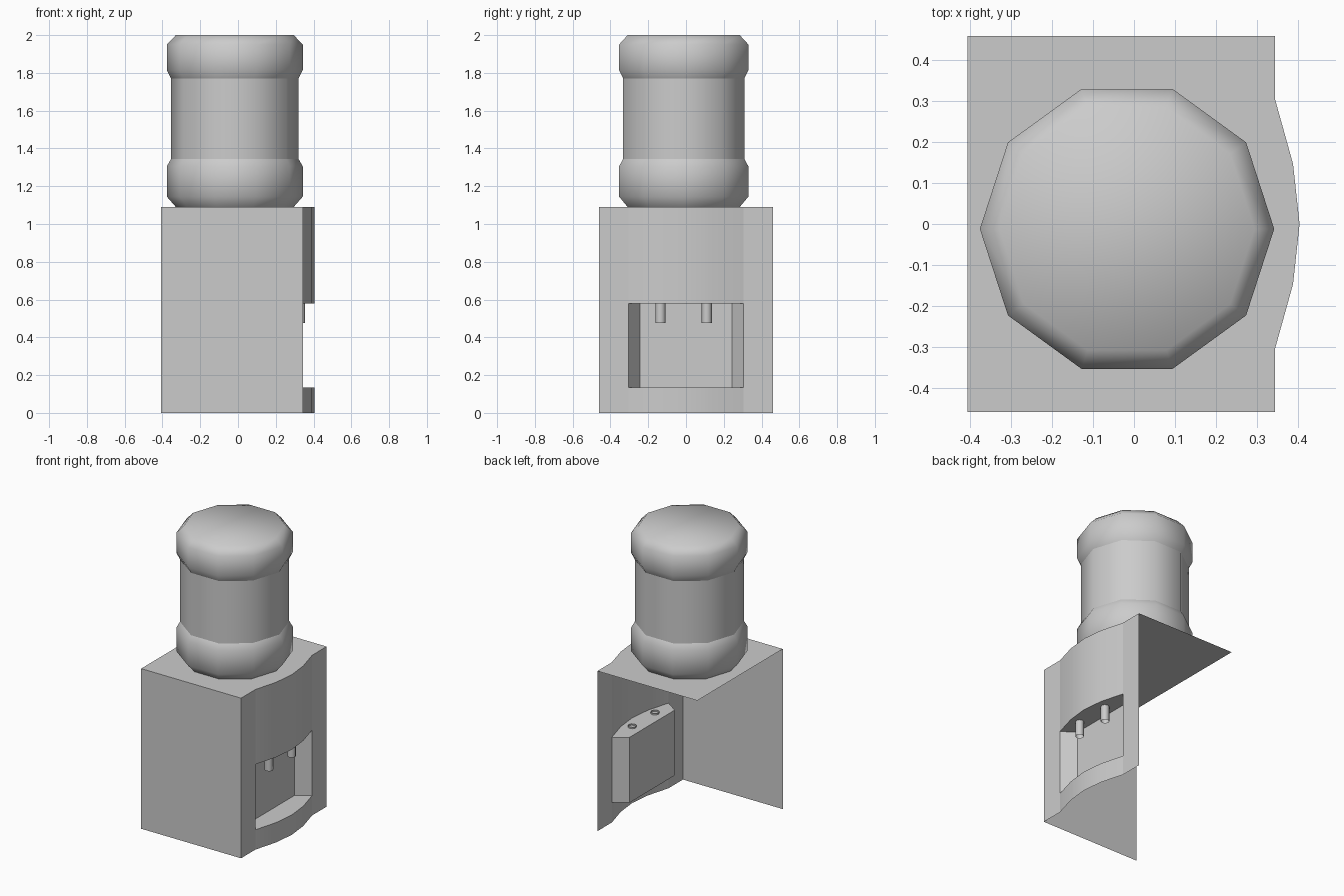
import bpy, bmesh, math

cube = bpy.data.objects.get("Cube")
if cube:
    bpy.data.objects.remove(cube, do_unlink=True)

grey = bpy.data.materials.new("plain grey")
grey.use_nodes = True
grey.diffuse_color = (0.6, 0.6, 0.6, 1)
grey.node_tree.nodes["Principled BSDF"].inputs["Base Color"].default_value = (0.6, 0.6, 0.6, 1)


def make_object(name, faces, angle):
    """Build an object from a list of polygons, welding shared corners."""
    bm = bmesh.new()
    for face in faces:
        bm.faces.new([bm.verts.new(p) for p in face])
    bmesh.ops.remove_doubles(bm, verts=bm.verts, dist=0.0005)
    mesh = bpy.data.meshes.new(name)
    bm.to_mesh(mesh)
    bm.free()
    mesh.materials.append(grey)
    obj = bpy.data.objects.new(name, mesh)
    bpy.context.collection.objects.link(obj)
    bpy.ops.object.select_all(action='DESELECT')
    obj.select_set(True)
    bpy.context.view_layer.objects.active = obj
    bpy.ops.object.shade_smooth_by_angle(angle=math.radians(angle))
    return obj


def wall(a, b, z0, z1):
    """Upright quad from plan point a to b, facing right of the direction."""
    return [(*a, z0), (*b, z0), (*b, z1), (*a, z1)]


def lathe(center, profile, sides, cap=False):
    """Faces of a turned shape with profile (radius, z) from bottom to top."""
    def ring(r, z):
        return [(center[0] + r * math.cos(math.tau * i / sides),
                 center[1] + r * math.sin(math.tau * i / sides), z) for i in range(sides)]
    rings = [ring(r, z) for r, z in profile]
    faces = []
    for low, high in zip(rings, rings[1:]):
        for i in range(sides):
            j = (i + 1) % sides
            faces.append([low[i], low[j], high[j], high[i]])
    if cap:
        faces.append(rings[-1])
    return faces


# Cabinet: open at the bottom and on two sides, with a bowed dispensing face
HEIGHT, NICHE_LOW, NICHE_HIGH = 1.09, 0.135, 0.58
bow = [(0.345, -0.305), (0.389, -0.147), (0.405, 0), (0.389, 0.147), (0.345, 0.305)]
near, far = (0.345, -0.46), (0.345, 0.46)
outer_near, outer_far = (-0.407, -0.46), (-0.407, 0.46)
outline = [outer_near, near, *bow, far, outer_far]

shell = [[(*p, HEIGHT) for p in outline],
         wall(outer_near, near, 0, HEIGHT)]
for a, b in zip([near] + bow, bow + [far]):
    if a in bow and b in bow:
        shell += [wall(a, b, 0, NICHE_LOW), wall(a, b, NICHE_HIGH, HEIGHT)]
    else:
        shell.append(wall(a, b, 0, HEIGHT))
make_object("cabinet_shell", shell, 30)

# Niche with slanted sides, floor and ceiling
back = [(0.255, -0.243), (0.255, 0.243)]
path = [bow[0], *back, bow[-1]]
niche = [wall(a, b, NICHE_LOW, NICHE_HIGH) for a, b in zip(path, path[1:])]
plan = bow + back[::-1]
niche.append([(*p, NICHE_LOW) for p in plan])
niche.append([(*p, NICHE_HIGH) for p in reversed(plan)])
make_object("dispensing_niche", niche, 30)

# Two taps hanging from the niche ceiling
for name, y in (("left_tap", 0.11), ("right_tap", -0.135)):
    make_object(name, lathe((0.328, y), [(0.027, 0.475), (0.027, 0.59)], 8), 50)

# Bottle: straight middle between two wider bands
axis = (-0.017, -0.012)
make_object("bottle_lower_band",
            lathe(axis, [(0.312, 1.09), (0.36, 1.145), (0.36, 1.305), (0.337, 1.345)], 10), 60)
make_object("bottle_middle",
            lathe(axis, [(0.337, 1.345), (0.337, 1.77)], 10), 60)
make_object("bottle_upper_band",
            lathe(axis, [(0.337, 1.77), (0.36, 1.815), (0.36, 1.95), (0.312, 2.0)], 10, cap=True), 60)
